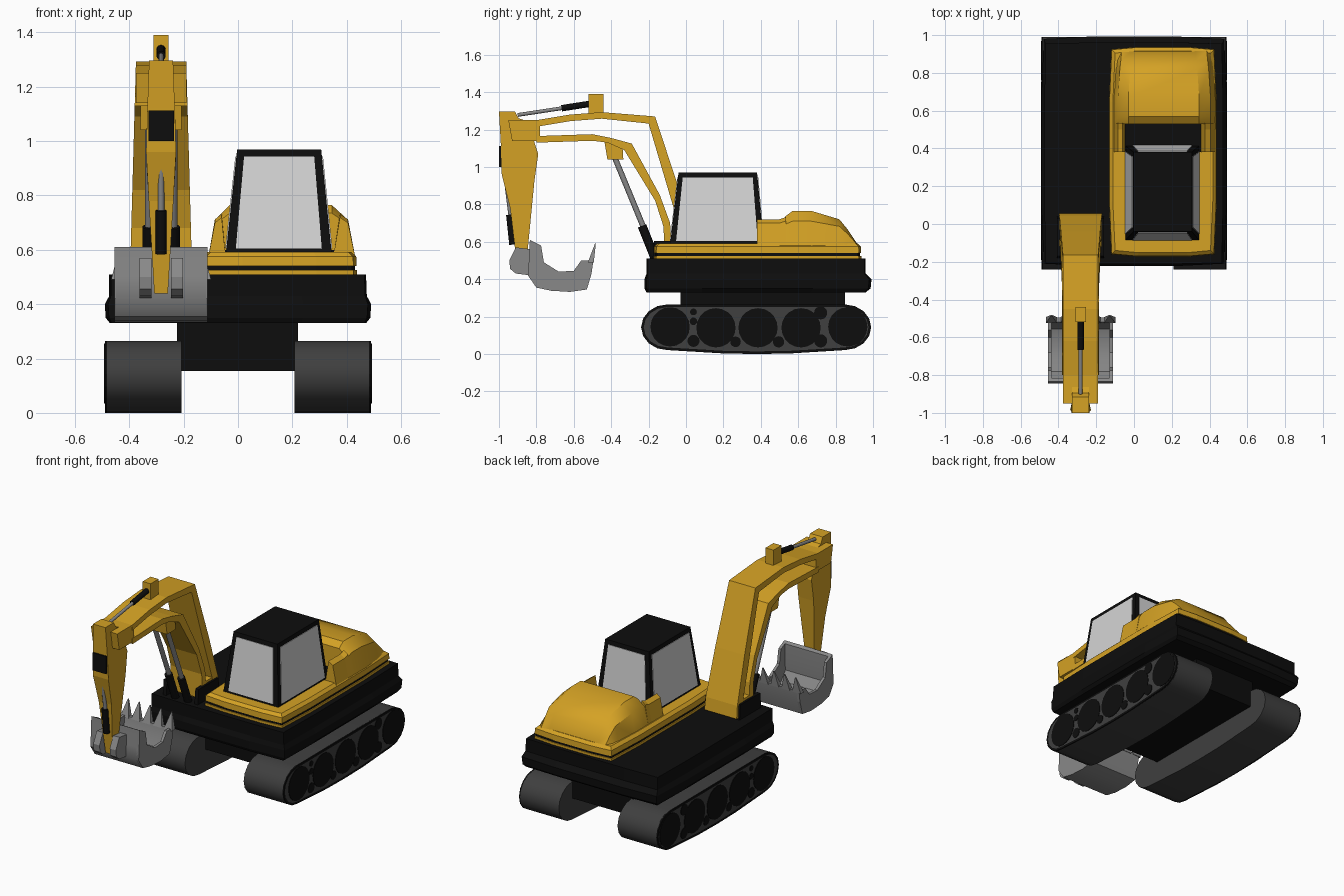
import bpy, bmesh, math
from mathutils import Vector

if "Cube" in bpy.data.objects:
    bpy.data.objects.remove(bpy.data.objects["Cube"])


def material(name, col):
    m = bpy.data.materials.new(name)
    m.diffuse_color = (*col, 1)
    m.use_nodes = True
    m.node_tree.nodes["Principled BSDF"].inputs["Base Color"].default_value = m.diffuse_color
    return m


YELLOW = material("machine yellow", (0.66, 0.36, 0.018))
BLACK = material("black", (0.004, 0.004, 0.004))
TREAD = material("tread grey", (0.05, 0.05, 0.05))
STEEL = material("steel grey", (0.25, 0.25, 0.25))
GLASS = material("pale glass", (0.66, 0.66, 0.66))
AX = -0.283          # centre line of the digging arm


def finish(name, bm, mats, smooth=None):
    bmesh.ops.recalc_face_normals(bm, faces=bm.faces)
    me = bpy.data.meshes.new(name)
    bm.to_mesh(me)
    bm.free()
    ob = bpy.data.objects.new(name, me)
    bpy.context.collection.objects.link(ob)
    for m in mats:
        me.materials.append(m)
    if smooth:
        bpy.ops.object.select_all(action='DESELECT')
        ob.select_set(True)
        bpy.context.view_layer.objects.active = ob
        bpy.ops.object.shade_smooth_by_angle(angle=math.radians(smooth))
    return ob


def loft(name, rings, mats, bands=None, smooth=None):
    """Skin a closed solid over rings of equal point count."""
    bm = bmesh.new()
    vs = [[bm.verts.new(p) for p in r] for r in rings]
    n = len(vs[0])
    for k in range(len(vs) - 1):
        for i in range(n):
            j = (i + 1) % n
            f = bm.faces.new((vs[k][i], vs[k][j], vs[k + 1][j], vs[k + 1][i]))
            f.material_index = bands[k] if bands else 0
    bm.faces.new(vs[0])
    bm.faces.new(vs[-1])
    return finish(name, bm, mats, smooth)


def prism(name, pts, x, half, mat, smooth=None):
    """Side profile (y, z) extruded across x; half may depend on z."""
    h = half if callable(half) else (lambda z: half)
    return loft(name, [[(x + s * h(z), y, z) for y, z in pts] for s in (-1, 1)],
                [mat], smooth=smooth)


def box(name, x0, x1, y0, y1, z0, z1, mat):
    return prism(name, [(y0, z0), (y1, z0), (y1, z1), (y0, z1)],
                 (x0 + x1) / 2, (x1 - x0) / 2, mat)


def rod(name, a, b, r, mat, sides=12):
    a, b = Vector(a), Vector(b)
    bm = bmesh.new()
    bmesh.ops.create_cone(bm, cap_ends=True, segments=sides, radius1=r, radius2=r,
                          depth=(b - a).length)
    q = (b - a).to_track_quat('Z', 'Y')
    for v in bm.verts:
        v.co = q @ v.co + (a + b) / 2
    return finish(name, bm, [mat], 40)


def plan(x0, x1, y0, y1, z, b):
    """Rectangle in plan with gently bowed sides."""
    xa, xb = x0 + (x1 - x0) * .25, x0 + (x1 - x0) * .75
    ya, yb = y0 + (y1 - y0) * .25, y0 + (y1 - y0) * .75
    p = [(x0, y0), (xa, y0 - b), (xb, y0 - b), (x1, y0), (x1 + b, ya), (x1 + b, yb),
         (x1, y1), (xb, y1 + b), (xa, y1 + b), (x0, y1), (x0 - b, yb), (x0 - b, ya)]
    return [(x, y, z) for x, y in p]


# Tracks with rims and wheels
outline = []
for cy, start in ((-0.10, 90), (0.85, 270)):
    for i in range(9):
        t = math.radians(start + i * 22.5)
        outline.append((cy + .14 * math.cos(t), .143 + .122 * math.sin(t)))
    if start == 90:
        outline += [(0.2, 0.003), (0.38, 0.0), (0.56, 0.003)]
wheels = [(-.085, .145, .105), (.16, .14, .105), (.385, .14, .105), (.615, .14, .105),
          (.865, .145, .105), (.04, .07, .032), (.04, .175, .02), (.265, .065, .028),
          (.495, .065, .03), (.72, .22, .035), (.72, .07, .035), (.04, .225, .018)]
for s, side in ((-1, "left"), (1, "right")):
    prism(side + "_track", outline, s * .345, .137, TREAD, 35)
    rim = prism(side + "_track_rim", outline, s * .484, .006, BLACK)
    rim.data.materials.append(TREAD)
    bm = bmesh.new()
    bm.from_mesh(rim.data)
    bm.faces.ensure_lookup_table()
    caps = [f for f in bm.faces if f.normal.x * s > .9]
    bmesh.ops.inset_region(bm, faces=caps, thickness=.014)
    for f in caps:
        f.material_index = 1
    bm.to_mesh(rim.data)
    bm.free()
    for i, (y, z, r) in enumerate(wheels):
        rod(f"{side}_wheel_{i}", (s * .484, y, z), (s * .493, y, z), r, BLACK, 20)

# Undercarriage and slewing platform
box("undercarriage", -.225, .22, -.03, .85, .155, .34, BLACK)
loft("platform", [plan(-.465, .465, -.205, .955, .33, .006),
                  plan(-.475, .475, -.21, .975, .35, .012),
                  plan(-.478, .478, -.21, .98, .40, .012),
                  plan(-.468, .468, -.205, .955, .43, .006),
                  plan(-.468, .465, -.205, .955, .51, .006)], [BLACK])

# Yellow deck with dark stripe
D = [(.505, 0, 0), (.525, 0, 0), (.525, .006, 1), (.54, .006, 0), (.54, 0, 0),
     (.575, .002, 0), (.592, .02, 0)]
loft("deck", [plan(-.12 + i, .425 - i, -.16 + i, .925 - i, z, .012) for z, i, b in D],
     [YELLOW, BLACK], [0, 0, 1, 0, 0, 0])

# Engine hood, side arms behind the cab and recess floor
H = [(.53, .735, 0), (.57, .765, 0), (.67, .765, 0), (.82, .72, .01), (.865, .665, .015),
     (.915, .59, .02)]
rings = []
for y, zt, i in H:
    zs = min(.71, zt - (zt - .57) * .25)
    rings.append([(-.11 + i, y, .57), (-.085 + i, y, zs), (-.03 + i, y, zt),
                  (.345 - i, y, zt), (.405 - i, y, zs), (.432 - i, y, .57)])
loft("engine_hood", rings, [YELLOW], smooth=35)
for nm, xs in (("left", (-.11, -.085, -.06, -.045)), ("right", (.432, .405, .375, .35))):
    loft(nm + "_hood_arm",
         [[(xs[0], y, .57), (xs[1], y, .70 + d), (xs[2], y, .72 + d), (xs[3], y, .57)]
          for y, d in ((.38, 0), (.50, 0), (.535, .012))], [YELLOW])
box("recess_floor", -.05, .355, .38, .535, .58, .60, BLACK)

# Cab frame with glass plates
lo = [Vector(p) for p in ((-.045, -.085, .585), (.345, -.085, .585),
                          (.345, .415, .585), (-.045, .415, .585))]
hi = [Vector(p) for p in ((-.003, -.04, .97), (.306, -.04, .97),
                          (.306, .38, .97), (-.003, .38, .97))]
loft("cab_frame", [lo, hi], [BLACK])
for i, nm in enumerate(("front", "right", "back", "left")):
    a, b, c, d = lo[i], lo[(i + 1) % 4], hi[(i + 1) % 4], hi[i]
    n = (b - a).cross(d - a).normalized()
    m = .09 if i % 2 == 0 else .06
    at = lambda u, v: a.lerp(b, u).lerp(d.lerp(c, u), v)
    q = [at(m, .05), at(1 - m, .05), at(1 - m, .93), at(m, .93)]
    loft(nm + "_window", [[p - n * .002 for p in q], [p + n * .004 for p in q]], [GLASS])

# Boom: separate upper and lower flanges, open between
taper = lambda z: .112 - .028 * (z - .6)
prism("boom_upper_flange", [(.055, .52), (.045, .60), (-.04, .89), (-.165, 1.27), (-.45, 1.293),
      (-.62, 1.28), (-.80, 1.25), (-.80, 1.215), (-.62, 1.245), (-.45, 1.258),
      (-.20, 1.232), (-.075, .81), (-.01, .60), (-.01, .52)], AX, taper, YELLOW)
prism("boom_lower_flange", [(-.80, 1.165), (-.50, 1.175), (-.40, 1.155), (-.29, 1.125),
      (-.14, .85), (-.085, .70), (-.075, .52), (-.115, .52), (-.12, .68), (-.165, .82),
      (-.33, 1.09), (-.42, 1.13), (-.50, 1.14), (-.80, 1.13)], AX, taper, YELLOW)
box("boom_foot", AX - .11, AX + .11, -.10, .03, .50, .62, YELLOW)
prism("boom_head", [(-.95, 1.25), (-.78, 1.25), (-.78, 1.14), (-.93, 1.14)], AX, .093, YELLOW)
for s in (-1, 1):
    prism("boom_bracket", [(-.18, .50), (.04, .50), (.03, .605), (-.17, .605)],
          AX + s * .112, .012, BLACK)
prism("lift_bracket", [(-.44, 1.16), (-.34, 1.12), (-.335, 1.04), (-.42, 1.04)],
      AX, .075, YELLOW)

# Lift cylinders below the boom
for s in (-1, 1):
    x = AX + s * .045
    rod("lift_rod", (x, -.385, 1.06), (x, -.22, .66), .015, STEEL)
    rod("lift_sleeve", (x, -.235, .685), (x, -.165, .51), .024, BLACK)

# Stick cylinder on top of the boom
box("cylinder_mount", AX - .028, AX + .028, -.52, -.44, 1.27, 1.39, YELLOW)
rod("stick_sleeve", (AX, -.51, 1.338), (AX, -.665, 1.314), .017, BLACK)
rod("stick_rod", (AX, -.65, 1.316), (AX, -.90, 1.278), .01, STEEL)

# Stick
width = lambda z: .025 + .03 * min(1, max(0, (z - .44) / .5)) - .011 * max(0, (z - 1.0) / .3)
prism("stick", [(-1.0, 1.297), (-.915, 1.297), (-.895, 1.26), (-.83, 1.24), (-.81, 1.13),
      (-.79, 1.07), (-.81, .93), (-.845, .57), (-.86, .44), (-.90, .44), (-.915, .57),
      (-.94, .78), (-.985, .96), (-.99, 1.12)], AX, width, YELLOW)
box("stick_plate", AX - .047, AX + .047, -1.0, -.975, 1.0, 1.112, BLACK)
rod("bucket_rod", (AX, -.968, .985), (AX, -.935, .72), .012, STEEL)
rod("bucket_sleeve", (AX, -.942, .745), (AX, -.925, .585), .02, BLACK)

# Bucket: curved shell, side walls, teeth and hinge ears
outer = [(-.835, .61), (-.84, .50), (-.845, .42), (-.80, .355), (-.72, .338), (-.62, .332),
         (-.53, .345), (-.505, .43), (-.495, .50)]
inner = [(-.52, .50), (-.53, .44), (-.555, .375), (-.62, .352), (-.71, .358), (-.78, .375),
         (-.82, .43), (-.815, .50), (-.815, .60)]
prism("bucket_shell", outer + inner, AX, .168, STEEL, 40)
wall = outer + [(-.56, .50), (-.60, .445), (-.68, .44), (-.76, .49), (-.775, .58)]
for s in (-1, 1):
    prism("bucket_side", wall, AX + s * .162, .009, STEEL)
for i in range(5):
    x = AX + (i - 2) * .077
    bottom = [(x - .03, -.525, .49), (x + .03, -.525, .49), (x + .03, -.493, .49),
              (x - .03, -.493, .49)]
    tip = [(x + u * .003, -.484 + v * .002, .592)
           for u, v in ((-1, -1), (1, -1), (1, 1), (-1, 1))]
    loft(f"bucket_tooth_{i}", [bottom, tip], [STEEL])
for s in (-1, 1):
    prism("bucket_ear", [(-.945, .50), (-.91, .57), (-.83, .56), (-.83, .42), (-.91, .43),
                         (-.94, .455)], AX + s * .058, .022, STEEL)
